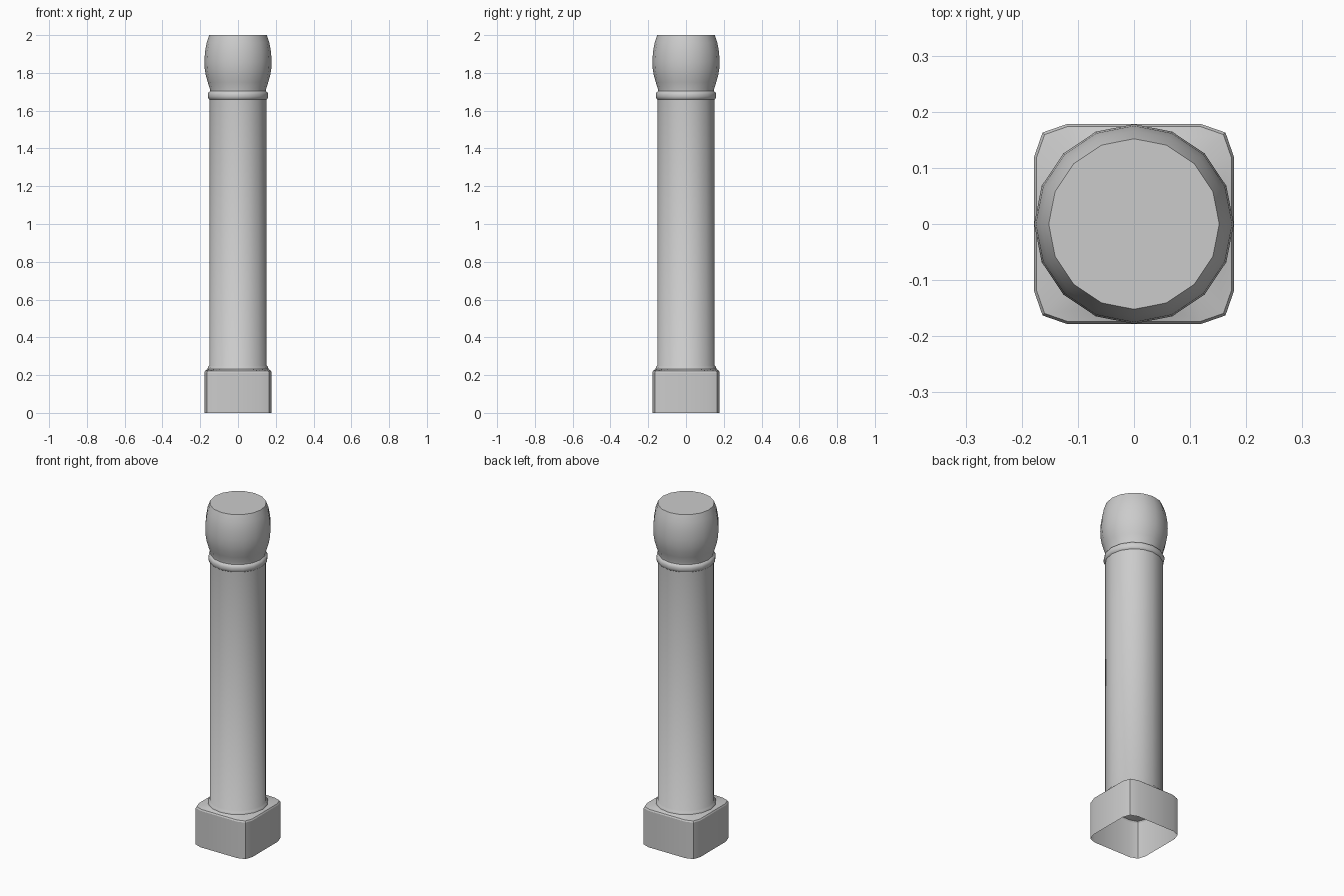
import bpy, bmesh, math

if "Cube" in bpy.data.objects:
    bpy.data.objects.remove(bpy.data.objects["Cube"])

SIDES = 16


def circle(r, z):
    return [(r * math.cos(2 * math.pi * i / SIDES),
             r * math.sin(2 * math.pi * i / SIDES), z) for i in range(SIDES)]


def rounded_square(h, z):
    # one quarter of the outline, turned four times; matches the circle's 16 points
    k = h / 0.178
    quarter = [(h, 0), (h, 0.12 * k), (0.163 * k, 0.163 * k), (0.12 * k, h)]
    pts = []
    for q in range(4):
        for x, y in quarter:
            for _ in range(q):
                x, y = -y, x
            pts.append((x, y, z))
    return pts


def loft(name, rings, cap_top=False, angle=35):
    bm = bmesh.new()
    loops = [[bm.verts.new(p) for p in ring] for ring in rings]
    for a, b in zip(loops, loops[1:]):
        for i in range(SIDES):
            j = (i + 1) % SIDES
            bm.faces.new((a[i], a[j], b[j], b[i]))
    if cap_top:
        bm.faces.new(loops[-1])
    mesh = bpy.data.meshes.new(name)
    bm.to_mesh(mesh)
    bm.free()
    obj = bpy.data.objects.new(name, mesh)
    bpy.context.collection.objects.link(obj)
    bpy.ops.object.select_all(action='DESELECT')
    obj.select_set(True)
    bpy.context.view_layer.objects.active = obj
    bpy.ops.object.shade_smooth_by_angle(angle=math.radians(angle))
    return obj


# square plinth, open underneath, rising to the foot of the shaft
loft("plinth", [rounded_square(0.178, 0), rounded_square(0.178, 0.215),
                rounded_square(0.174, 0.223), circle(0.162, 0.232)], angle=20)

# round shaft with flared foot, neck ring and bulging capital
profile = [(0.162, 0.232), (0.159, 0.243), (0.152, 0.25), (0.152, 1.66),
           (0.157, 1.664), (0.160, 1.675), (0.160, 1.687), (0.156, 1.697),
           (0.148, 1.703), (0.149, 1.715), (0.160, 1.75), (0.170, 1.785),
           (0.176, 1.82), (0.178, 1.86), (0.175, 1.91), (0.166, 1.96),
           (0.152, 2.0)]
loft("column", [circle(r, z) for r, z in profile], cap_top=True, angle=50)
